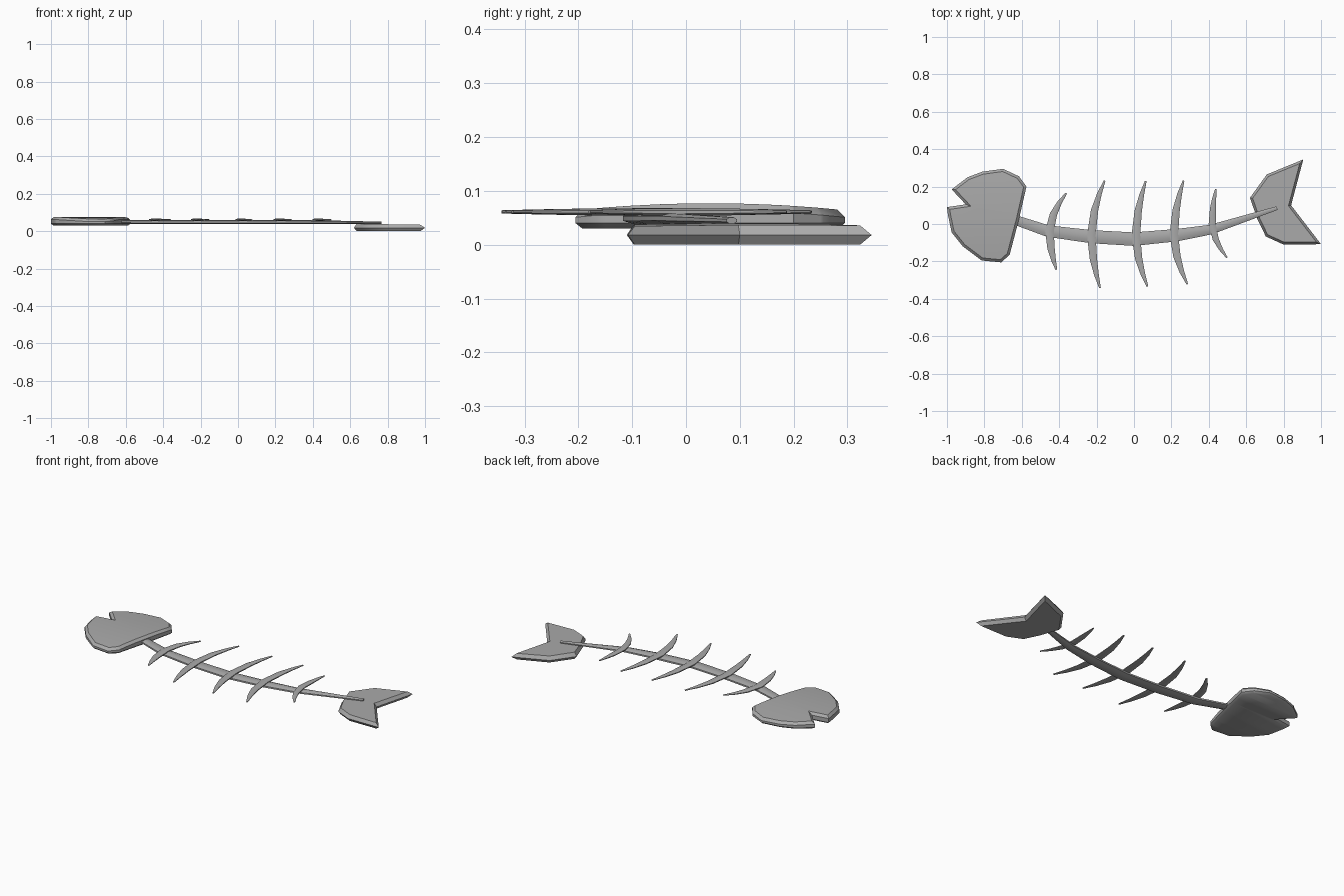
import bpy, bmesh, math
from mathutils import Vector

if "Cube" in bpy.data.objects:
    bpy.data.objects.remove(bpy.data.objects["Cube"])

bone = bpy.data.materials.new("bone grey")
bone.use_nodes = True
colour = (0.4, 0.4, 0.4, 1)
bone.diffuse_color = colour
bone.node_tree.nodes["Principled BSDF"].inputs["Base Color"].default_value = colour


def finish(bm, name, angle=40):
    bmesh.ops.recalc_face_normals(bm, faces=bm.faces)
    mesh = bpy.data.meshes.new(name)
    bm.to_mesh(mesh)
    bm.free()
    mesh.materials.append(bone)
    obj = bpy.data.objects.new(name, mesh)
    bpy.context.collection.objects.link(obj)
    bpy.ops.object.select_all(action='DESELECT')
    obj.select_set(True)
    bpy.context.view_layer.objects.active = obj
    bpy.ops.object.shade_smooth_by_angle(angle=math.radians(angle))
    return obj


def inset(points, d):
    """Move a counter-clockwise outline inward by d."""
    result = []
    for i, p in enumerate(points):
        a = (p - points[i - 1]).normalized()
        b = (points[(i + 1) % len(points)] - p).normalized()
        na, nb = Vector((-a.y, a.x)), Vector((-b.y, b.x))
        result.append(p + (na + nb) * d / max(1 + na.dot(nb), 0.4))
    return result


def skin(bm, rings):
    """Join closed rings of points, with a cap on each end."""
    rows = [[bm.verts.new(p) for p in ring] for ring in rings]
    for low, high in zip(rows, rows[1:]):
        for i in range(len(low)):
            bm.faces.new((low[i - 1], low[i], high[i], high[i - 1]))
    bm.faces.new(rows[0][::-1])
    bm.faces.new(rows[-1])


def plate(outline, levels):
    """Flat body from an outline and (inset, height) pairs."""
    points = [Vector(p) for p in outline]
    bm = bmesh.new()
    skin(bm, [[(p.x, p.y, z) for p in inset(points, d)] for d, z in levels])
    return bm


def blade(name, path, sides, angle=40):
    """Tapered bar along (x, y, z, half width, half height) stations."""
    bm, rings = bmesh.new(), []
    for i, (x, y, z, w, h) in enumerate(path):
        a, b = path[max(i - 1, 0)], path[min(i + 1, len(path) - 1)]
        t = Vector((b[0] - a[0], b[1] - a[1])).normalized()
        ring = []
        for k in range(sides):
            u = 2 * math.pi * (k + 0.5) / sides
            c = math.cos(u) / math.cos(math.pi / sides) * w
            s = math.sin(u) / math.cos(math.pi / sides) * h
            ring.append((x - t.y * c, y + t.x * c, z + s))
        rings.append(ring)
    skin(bm, rings)
    return finish(bm, name, angle)


# Head: notched mouth, domed across its width
head = plate([(-1, 0.09), (-0.995, 0.05), (-0.975, -0.045), (-0.915, -0.12),
              (-0.815, -0.195), (-0.71, -0.205), (-0.665, -0.165),
              (-0.615, 0.025), (-0.575, 0.20), (-0.615, 0.255),
              (-0.70, 0.295), (-0.81, 0.28), (-0.89, 0.25),
              (-0.975, 0.185), (-0.90, 0.105)],
             [(0.012, 0.03), (0, 0.04), (0, 0.064), (0.014, 0.077)])
for i in range(-3, 6):
    bmesh.ops.bisect_plane(head, geom=head.verts[:] + head.edges[:] + head.faces[:],
                           plane_co=(0, i * 0.05, 0), plane_no=(0, 1, 0))
for v in head.verts:
    if v.co.z > 0.06:
        v.co.z -= 0.013 * ((v.co.y - 0.045) / 0.25) ** 2
finish(head, "head")

# Tail: forked fin with chamfered rim, slightly thinner toward the tips
tail = plate([(0.905, 0.345), (0.71, 0.265), (0.62, 0.14), (0.66, 0.025),
              (0.705, -0.067), (0.80, -0.11), (1.0, -0.108), (0.84, 0.10)],
             [(0.013, 0.003), (0, 0.018), (0.013, 0.038)])
for v in tail.verts:
    if v.co.z > 0.03:
        v.co.z -= 0.015 * (v.co.x - 0.75)
    elif v.co.z < 0.01:
        v.co.z = 0
finish(tail, "tail_fin")

# Spine: gently curved, tapering onto the tail
blade("spine", [(-0.66, 0.03, 0.05, 0.025, 0.01), (-0.46, -0.038, 0.049, 0.031, 0.011),
                (-0.225, -0.068, 0.049, 0.035, 0.011), (0, -0.081, 0.049, 0.036, 0.011),
                (0.225, -0.06, 0.049, 0.033, 0.011), (0.41, -0.03, 0.049, 0.026, 0.01),
                (0.765, 0.085, 0.045, 0.01, 0.006)], 8)

# Ribs: (upper tip, centre, lower tip, half width)
ribs = [((-0.362, 0.165), (-0.452, -0.04), (-0.415, -0.245), 0.023),
        ((-0.157, 0.232), (-0.228, -0.06), (-0.182, -0.342), 0.023),
        ((0.063, 0.230), (0.010, -0.06), (0.072, -0.335), 0.023),
        ((0.265, 0.232), (0.213, -0.055), (0.285, -0.322), 0.023),
        ((0.437, 0.187), (0.418, 0.0), (0.497, -0.18), 0.019)]
for number, (top, mid, low, w) in enumerate(ribs, 1):
    path = []
    for t, width in ((-1, 0.2), (-0.75, 0.55), (-0.45, 0.85), (0, 1),
                     (0.45, 0.85), (0.75, 0.55), (1, 0.2)):
        end, s = (top if t < 0 else low), abs(t)
        x = mid[0] + (end[0] - mid[0]) * s ** 1.8
        y = mid[1] + (end[1] - mid[1]) * s
        path.append((x, y, 0.061, w * width, 0.002 + 0.005 * width))
    blade("rib_%d" % number, path, 8)
